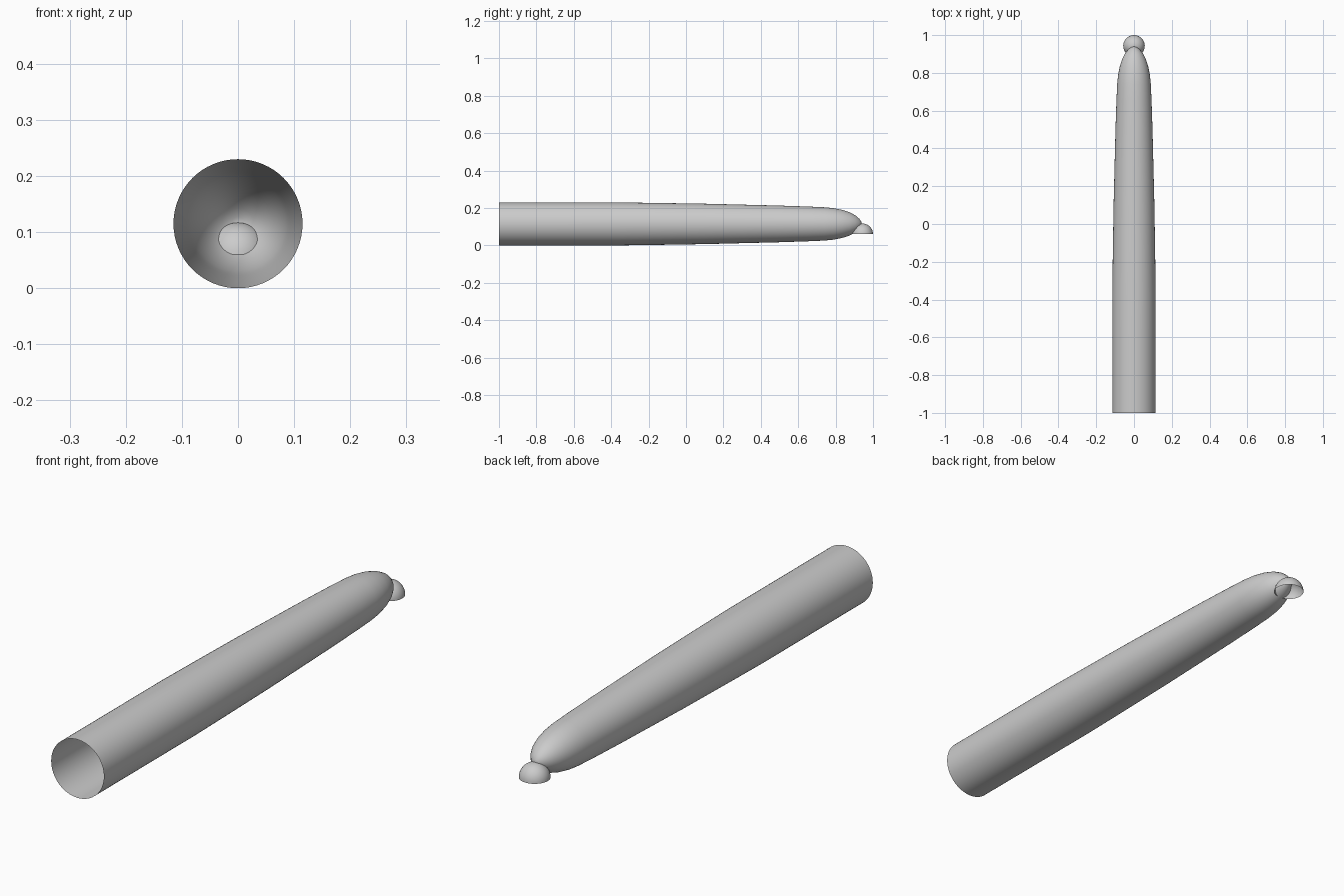
import bpy, bmesh, math
from mathutils import Matrix, Vector

if "Cube" in bpy.data.objects:
    bpy.data.objects.remove(bpy.data.objects["Cube"])


def finish(name, bm):
    mesh = bpy.data.meshes.new(name)
    bm.to_mesh(mesh)
    bm.free()
    ob = bpy.data.objects.new(name, mesh)
    bpy.context.collection.objects.link(ob)
    mesh.shade_smooth()
    return ob


def lathe(name, profile, matrix, steps=64):
    # profile holds (radius, height) pairs spun about local z
    bm = bmesh.new()
    verts = [bm.verts.new((r, 0, h)) for r, h in profile]
    edges = [bm.edges.new(p) for p in zip(verts, verts[1:])]
    bmesh.ops.spin(bm, geom=verts + edges, cent=(0, 0, 0), axis=(0, 0, 1),
                   angle=math.tau, steps=steps)
    bmesh.ops.remove_doubles(bm, verts=bm.verts, dist=0.0002)
    bmesh.ops.recalc_face_normals(bm, faces=bm.faces)
    # open shells: make sure normals face away from the axis
    if sum(f.normal.dot(Vector((f.calc_center_median().x,
                                f.calc_center_median().y, 0)))
           for f in bm.faces) < 0:
        bmesh.ops.reverse_faces(bm, faces=bm.faces)
    bm.transform(matrix)
    return finish(name, bm)


# Hollow tapered tube, open at the front, rounded to a tip at the back
tube = [(0.115, -1), (0.115, -0.7), (0.115, -0.37), (0.112, -0.15),
        (0.108, 0.1), (0.103, 0.3), (0.098, 0.5), (0.093, 0.65),
        (0.089, 0.74), (0.084, 0.79), (0.075, 0.835), (0.062, 0.875),
        (0.046, 0.905), (0.028, 0.926), (0.012, 0.937), (0, 0.94)]
lathe("tapered_tube", tube,
      Matrix.Translation((0, 0, 0.115)) @ Matrix.Rotation(-math.pi / 2, 4, 'X'))

# Open-bottomed half dome under the tip
R = 0.057
dome = [(R * math.cos(i * math.pi / 24), R * math.sin(i * math.pi / 24))
        for i in range(13)]
lathe("tip_dome", dome, Matrix.Translation((0, 0.943, 0.06)), 48)
